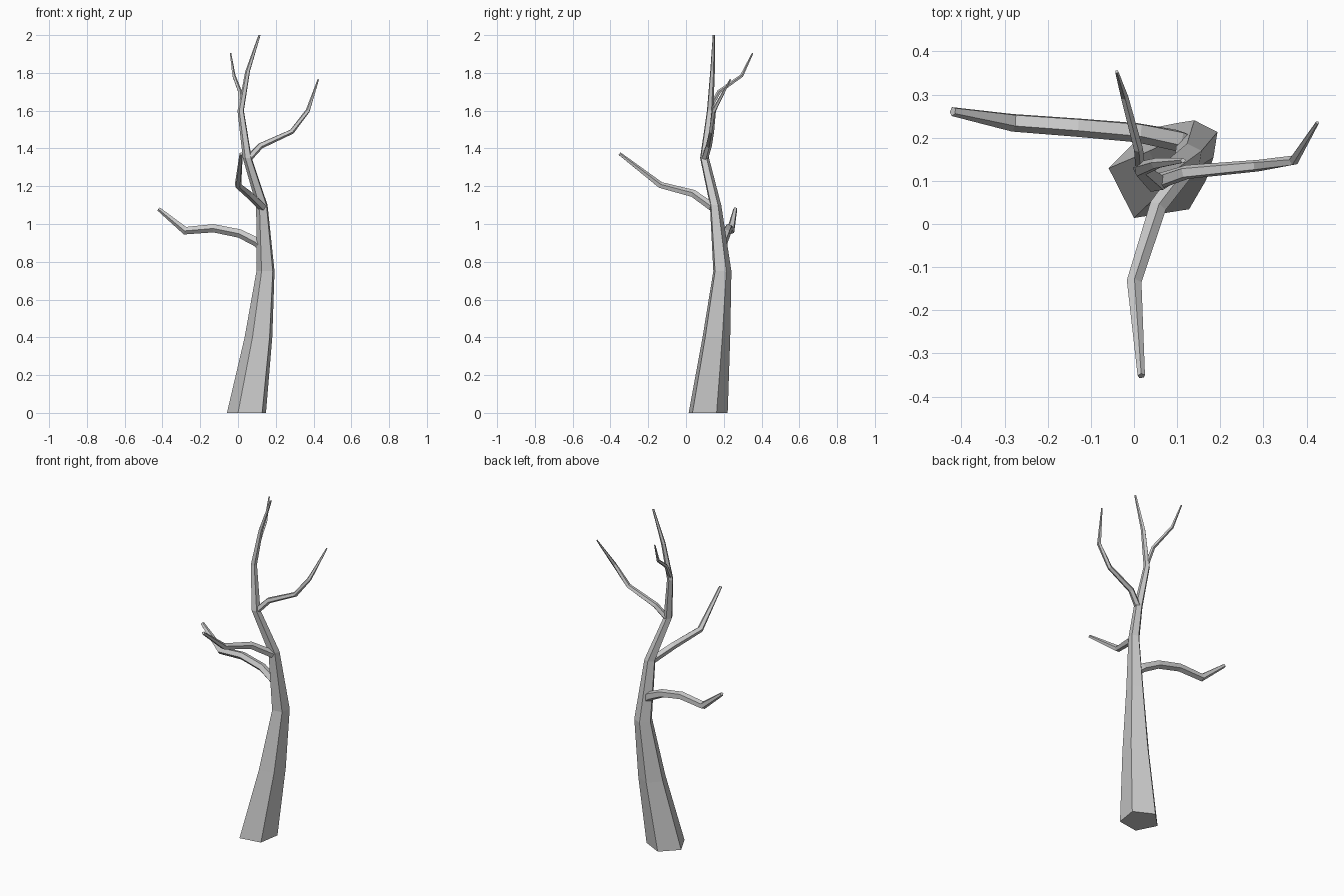
import bpy
import bmesh
from math import cos, sin, radians
from mathutils import Vector

SIDES = 5

cube = bpy.data.objects.get("Cube")
if cube:
    bpy.data.objects.remove(cube, do_unlink=True)

bark = bpy.data.materials.new("grey_bark")
bark.use_nodes = True
colour = (0.6, 0.6, 0.6, 1)
bark.diffuse_color = colour
bark.node_tree.nodes["Principled BSDF"].inputs["Base Color"].default_value = colour


def limb(name, path, phase, level_rings=False):
    """Faceted tapering tube through (x, y, z, radius) points."""
    pts = [Vector(p[:3]) for p in path]
    bm = bmesh.new()
    rings = []
    for i, p in enumerate(pts):
        # Rings lie flat, or square to the averaged direction of the path
        if level_rings:
            side, up = Vector((1, 0, 0)), Vector((0, 1, 0))
        else:
            before = (p - pts[i - 1]).normalized() if i else Vector()
            after = (pts[i + 1] - p).normalized() if i + 1 < len(pts) else Vector()
            along = (before + after).normalized()
            side = along.cross(Vector((0, 0, 1))).normalized()
            up = side.cross(along)
        ring = []
        for k in range(SIDES):
            a = radians(phase + k * 360 / SIDES)
            ring.append(bm.verts.new(p + path[i][3] * (cos(a) * side + sin(a) * up)))
        rings.append(ring)
    for low, high in zip(rings, rings[1:]):
        for k in range(SIDES):
            n = (k + 1) % SIDES
            bm.faces.new((low[k], low[n], high[n], high[k]))
    bm.faces.new(rings[0])
    bm.faces.new(rings[-1])
    bmesh.ops.recalc_face_normals(bm, faces=bm.faces)
    mesh = bpy.data.meshes.new(name)
    bm.to_mesh(mesh)
    bm.free()
    mesh.materials.append(bark)
    obj = bpy.data.objects.new(name, mesh)
    bpy.context.collection.objects.link(obj)


# Leaning trunk, thinning into the top shoot
limb("trunk", [
    (0.05, 0.112, 0, 0.11), (0.112, 0.157, 0.4, 0.078),
    (0.148, 0.19, 0.75, 0.051), (0.128, 0.155, 1.1, 0.032),
    (0.05, 0.097, 1.35, 0.025), (0.015, 0.127, 1.6, 0.018),
    (0.052, 0.14, 1.81, 0.013), (0.114, 0.147, 2.0, 0.006)], -117, True)

# Low branch reaching to the right
limb("right_branch", [
    (0.14, 0.18, 0.87, 0.026), (0.1, 0.195, 0.905, 0.026),
    (0.01, 0.213, 0.95, 0.024), (-0.13, 0.225, 0.978, 0.023),
    (-0.28, 0.236, 0.965, 0.022), (-0.42, 0.261, 1.08, 0.011)], 40)

# Branch reaching forward
limb("front_branch", [
    (0.13, 0.14, 1.09, 0.023), (0.055, 0.04, 1.16, 0.021),
    (0.0, -0.135, 1.205, 0.018), (0.017, -0.352, 1.372, 0.009)], 90)

# High branch reaching to the left
limb("left_branch", [
    (0.045, 0.095, 1.335, 0.019), (0.12, 0.12, 1.415, 0.017),
    (0.285, 0.135, 1.49, 0.014), (0.37, 0.147, 1.6, 0.012),
    (0.425, 0.235, 1.765, 0.004)], 54)

# Thin twig at the back near the top
limb("back_twig", [
    (0.015, 0.125, 1.61, 0.012), (0.01, 0.175, 1.7, 0.011),
    (-0.022, 0.295, 1.785, 0.009), (-0.04, 0.353, 1.905, 0.004)], 90)
